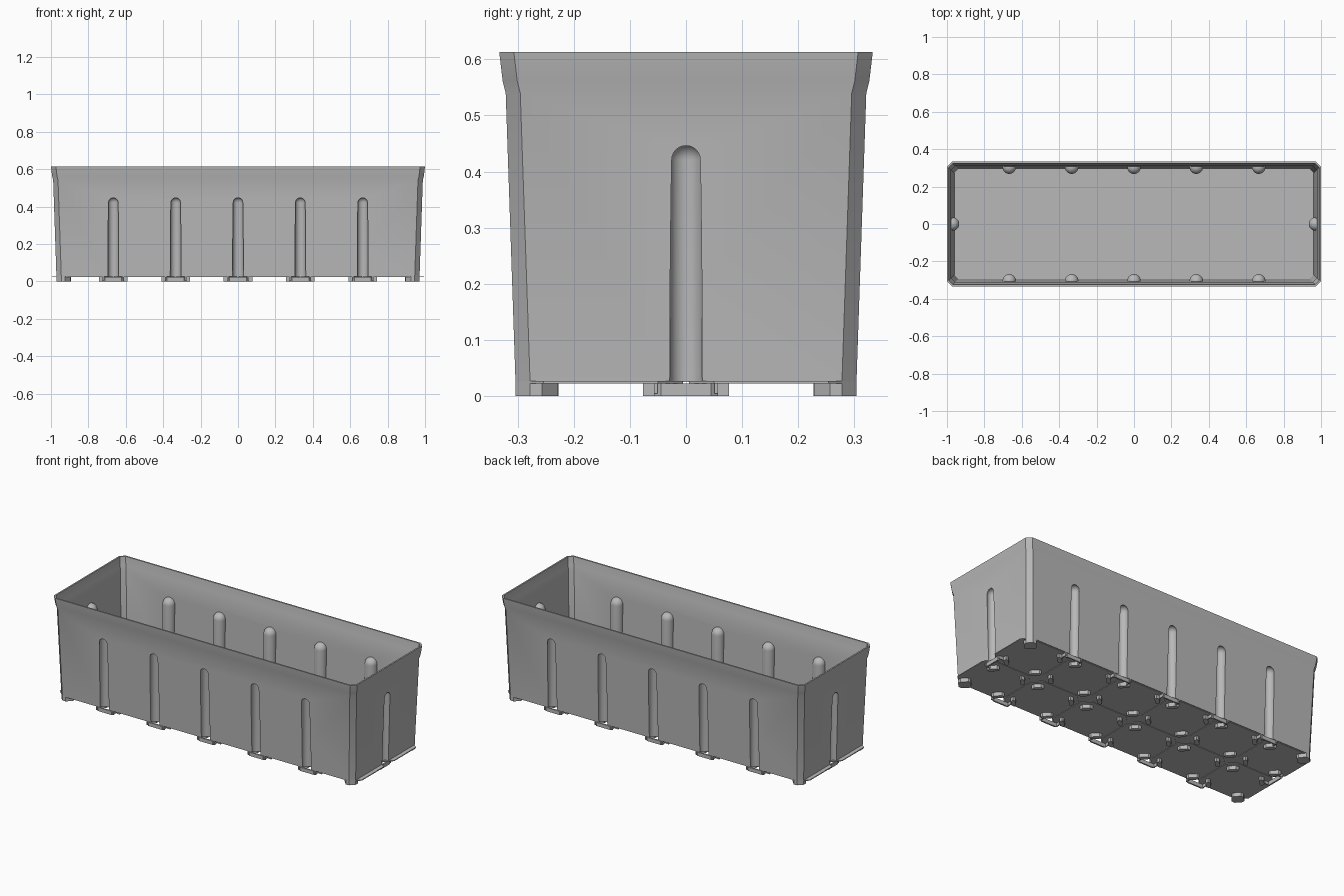
import bpy, bmesh, math

if "Cube" in bpy.data.objects:
    bpy.data.objects.remove(bpy.data.objects["Cube"], do_unlink=True)

grey = bpy.data.materials.new("plastic_grey")
grey.use_nodes = True
COLOUR = (0.48, 0.48, 0.48, 1)
grey.diffuse_color = COLOUR
grey.node_tree.nodes["Principled BSDF"].inputs["Base Color"].default_value = COLOUR

PITCH = 1 / 3      # spacing of the ribs and floor tiles
FLOOR = 0.022      # underside of the floor
EDGE = 0.304       # half depth of the box at the bottom
STRETCH = 2 * PITCH  # half length minus half depth


def loft(bm, rings):
    """Closed solid through rings of 3D points."""
    rows = [[bm.verts.new(p) for p in ring] for ring in rings]
    for a, b in zip(rows, rows[1:]):
        n = len(a)
        for i in range(n):
            j = (i + 1) % n
            bm.faces.new((a[i], a[j], b[j], b[i]))
    bm.faces.new(rows[0][::-1])
    bm.faces.new(rows[-1])


def prism(bm, outline, z0, z1):
    loft(bm, [[(x, y, z) for x, y in outline] for z in (z0, z1)])


def finish(name, bm):
    bmesh.ops.recalc_face_normals(bm, faces=bm.faces)
    mesh = bpy.data.meshes.new(name)
    bm.to_mesh(mesh)
    bm.free()
    obj = bpy.data.objects.new(name, mesh)
    mesh.materials.append(grey)
    bpy.context.collection.objects.link(obj)
    return obj


def chamfered(hx, hy, c):
    """Rectangle outline with cut corners."""
    return [(hx, c - hy), (hx, hy - c), (hx - c, hy), (c - hx, hy),
            (-hx, hy - c), (-hx, c - hy), (c - hx, -hy), (hx - c, -hy)]


def box_solid(name, profile, c):
    bm = bmesh.new()
    loft(bm, [[(x, y, z) for x, y in chamfered(h + STRETCH, h, c)] for h, z in profile])
    return finish(name, bm)


# Rib positions on the walls, with the inward direction as an angle
ribs = [(i * PITCH, s * EDGE, -s * math.pi / 2) for i in range(-2, 3) for s in (-1, 1)]
ribs += [(s * (EDGE + STRETCH), 0, math.pi if s > 0 else 0) for s in (-1, 1)]


def rib_solids(name, radius, bottom):
    """Upright round-topped posts at every rib position."""
    bm = bmesh.new()
    sides, shoulder = 32, 0.421
    profile = [(radius, bottom)]
    for k in range(8):
        a = k * math.pi / 16
        profile.append((radius * math.cos(a), shoulder + radius * math.sin(a)))
    profile.append((radius * 0.04, shoulder + radius))
    for x, y, _ in ribs:
        loft(bm, [[(x + r * math.cos(t * math.tau / sides),
                    y + r * math.sin(t * math.tau / sides), z)
                   for t in range(sides)] for r, z in profile])
    return finish(name, bm)


def subtract(target, cutter):
    mod = target.modifiers.new("cut", "BOOLEAN")
    mod.operation = "DIFFERENCE"
    mod.solver = "EXACT"
    mod.object = cutter
    cutter.hide_render = True
    bpy.context.view_layer.objects.active = target
    bpy.ops.object.modifier_apply(modifier=mod.name)
    bpy.data.objects.remove(cutter, do_unlink=True)


# Tapered box with flared rim, hollowed, with ribs pressed in from outside
outer = [(EDGE, FLOOR + 0.003), (0.3215, 0.54), (0.327, 0.562), (0.333, 0.613)]
inner = [(0.294, 0.035), (0.311, 0.54), (0.317, 0.562), (0.324, 0.613), (0.324, 0.64)]
box = box_solid("planter_box", outer, 0.026)
cavity = box_solid("cavity", inner, 0.022)
subtract(cavity, rib_solids("rib_cores", 0.036, 0.0))
subtract(box, cavity)
subtract(box, rib_solids("rib_grooves", 0.029, -0.01))

# Floor tiles with shallow channels between them
bm = bmesh.new()
half = PITCH / 2 - 0.005
for i in range(6):
    for s in (-1, 1):
        cx, cy = (i - 2.5) * PITCH, s * EDGE / 2
        prism(bm, [(cx + x, cy + y) for x, y in chamfered(half, EDGE / 2 - 0.005, 0.045)],
              FLOOR, FLOOR + 0.005)
tiles = finish("floor_tiles", bm)

# Feet under the floor
FOOT = [(0.03, 0.057), (0.03, 0.077), (0.045, 0.077),
        (0.077, 0.045), (0.077, 0.03), (0.057, 0.03)]
CORNER = [(0.026, 0), (0.047, 0), (0.075, 0.03), (0.075, 0.045),
          (0.045, 0.075), (0.03, 0.075), (0, 0.047), (0, 0.026)]


def place(outline, x, y, angle=0.0, sx=1, sy=1):
    c, s = math.cos(angle), math.sin(angle)
    return [(x + c * sx * u - s * sy * v, y + s * sx * u + c * sy * v) for u, v in outline]


TOP = FLOOR + 0.004
bm = bmesh.new()
for i in range(-2, 3):
    for sx in (-1, 1):
        for sy in (-1, 1):
            prism(bm, place(FOOT, i * PITCH, 0, 0, sx, sy), 0, TOP)
finish("centre_feet", bm)

bm = bmesh.new()
LIP = [(0, -0.045), (0.009, -0.057), (0.009, 0.057), (0, 0.045)]
TAB = [(0, 0.051), (0.03, 0.051), (0.03, 0.057), (0, 0.057)]
for x, y, angle in ribs:
    prism(bm, place(LIP, x, y, angle), 0, FLOOR)
    for side in (-1, 1):
        prism(bm, place(FOOT, x, y, angle, 1, side), 0, TOP)
        prism(bm, place(TAB, x, y, angle, 1, side), 0.004, TOP)
finish("wall_feet", bm)

bm = bmesh.new()
for sx in (-1, 1):
    for sy in (-1, 1):
        prism(bm, place(CORNER, sx * (EDGE + STRETCH), sy * EDGE, 0, -sx, -sy), 0, TOP)
finish("corner_feet", bm)

# Smooth the ribs and rim, keep the corners crisp
bpy.ops.object.select_all(action="DESELECT")
box.select_set(True)
bpy.context.view_layer.objects.active = box
bpy.ops.object.shade_smooth_by_angle(angle=math.radians(30))
